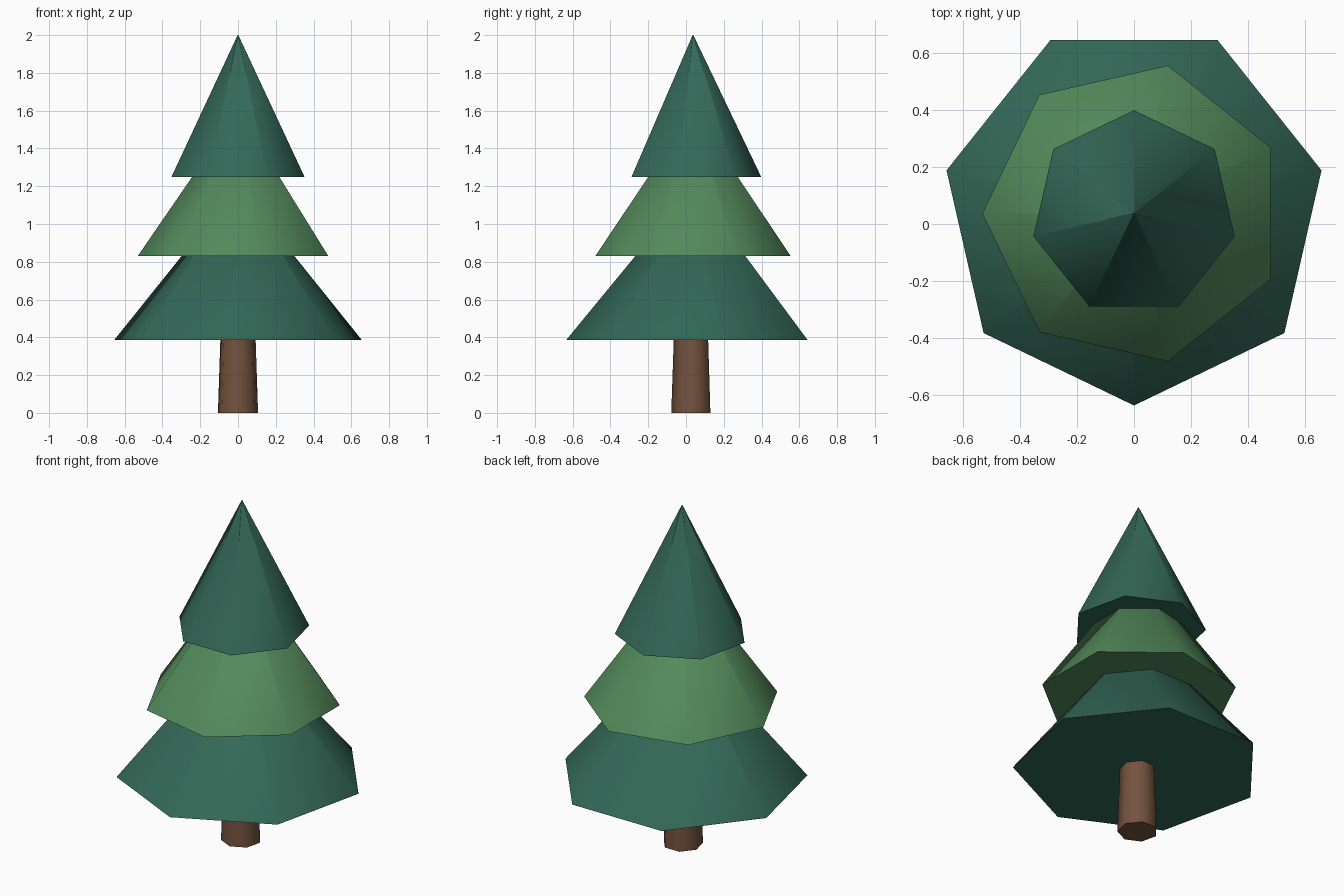
import bpy
from math import radians, pi

cube = bpy.data.objects.get("Cube")
if cube:
    bpy.data.objects.remove(cube, do_unlink=True)


def linear(c):
    return c / 12.92 if c <= 0.04045 else ((c + 0.055) / 1.055) ** 2.4


def material(name, *srgb):
    rgba = [linear(c / 255) for c in srgb] + [1]
    mat = bpy.data.materials.new(name)
    mat.use_nodes = True
    mat.diffuse_color = rgba
    bsdf = mat.node_tree.nodes["Principled BSDF"]
    bsdf.inputs["Base Color"].default_value = rgba
    bsdf.inputs["Roughness"].default_value = 0.9
    return mat


def tapered(name, mat, y, z0, z1, r0, r1, turn):
    """Seven-sided cone whose first corner points along the angle `turn`."""
    bpy.ops.mesh.primitive_cone_add(
        vertices=7, radius1=r0, radius2=r1, depth=z1 - z0,
        location=(0, y, (z0 + z1) / 2))
    ob = bpy.context.object
    ob.name = name
    # the primitive's first corner lies on +y
    ob.rotation_euler.z = radians(turn - 90)
    bpy.ops.object.transform_apply(location=False, rotation=True, scale=False)
    ob.data.materials.append(mat)
    bpy.ops.object.shade_smooth_by_angle(angle=pi / 3)
    return ob


dark = material("dark pine green", 51, 104, 87)
light = material("light leaf green", 83, 138, 91)
bark = material("bark brown", 115, 82, 62)

# Trunk, running up into the lowest foliage tier
tapered("trunk", bark, 0.031, 0, 0.5, 0.109, 0.092, -90)

# Foliage tiers, each a cone turned against the one below
tip = 0.002
tapered("lower_foliage", dark, 0.038, 0.385, 1.2, 0.673, tip, -90)
tapered("middle_foliage", light, 0.037, 0.83, 1.6, 0.531, tip, 180)
tapered("upper_foliage", dark, 0.037, 1.25, 2.0, 0.361, tip, 90)
